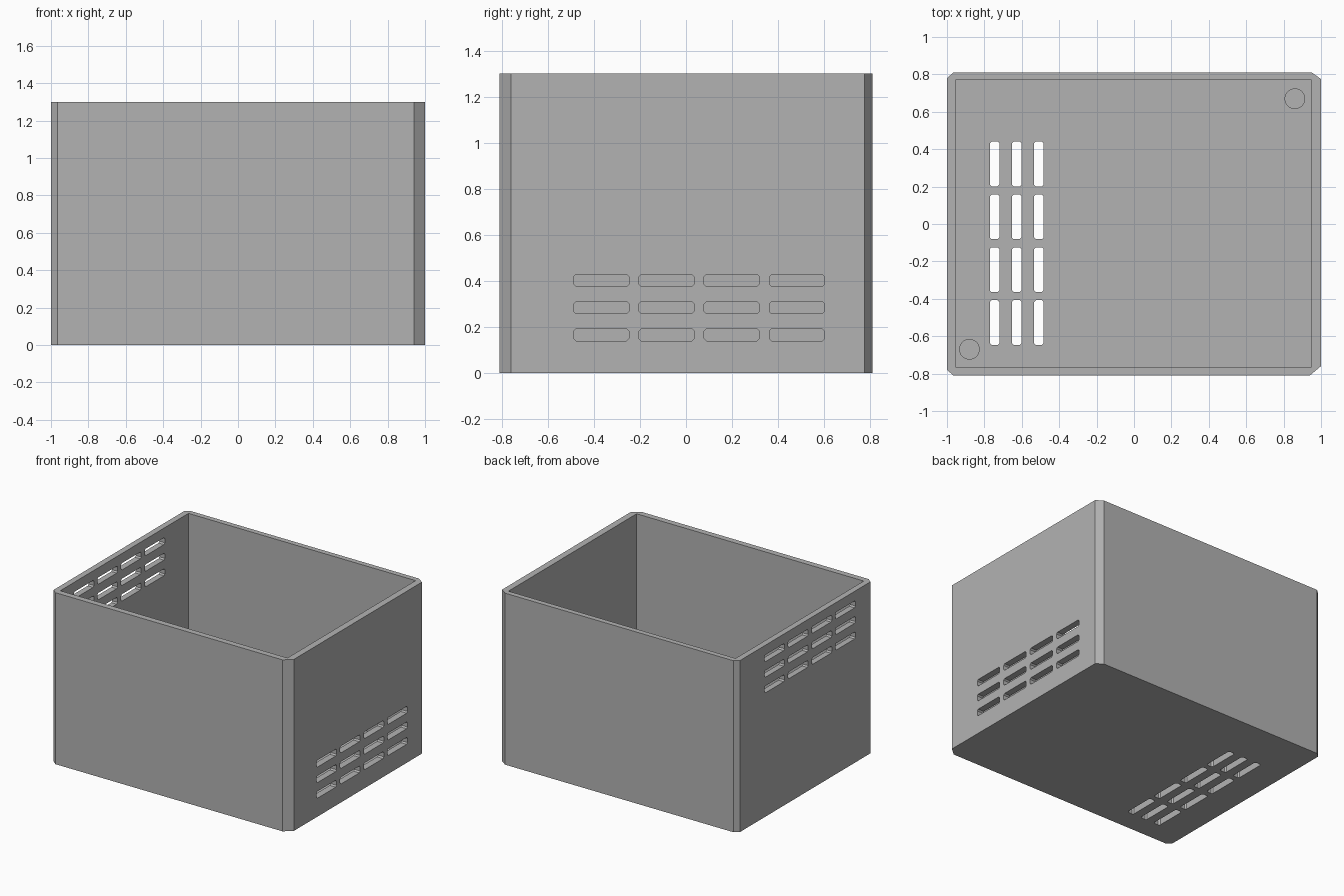
import bpy, bmesh
from mathutils import Matrix, Vector

cube = bpy.data.objects.get("Cube")
if cube:
    bpy.data.objects.remove(cube, do_unlink=True)

HEIGHT, FLOOR = 1.30, 0.05
SLOT_LENGTH, SLOT_WIDTH = 0.24, 0.052

grey = bpy.data.materials.new("plain grey")
grey.use_nodes = True
colour = (0.45, 0.45, 0.45, 1)
grey.diffuse_color = colour
grey.node_tree.nodes["Principled BSDF"].inputs["Base Color"].default_value = colour


def add_prism(bm, outline, depth, matrix=Matrix()):
    """Extrude a flat outline along local z and place it with a matrix."""
    face = bm.faces.new([bm.verts.new((x, y, 0)) for x, y in outline])
    new = bmesh.ops.extrude_face_region(bm, geom=[face])["geom"]
    top = [v for v in new if isinstance(v, bmesh.types.BMVert)]
    bmesh.ops.translate(bm, verts=top, vec=(0, 0, depth))
    bmesh.ops.transform(bm, matrix=matrix, verts=list(face.verts) + top)


def make_object(name, bm):
    bmesh.ops.recalc_face_normals(bm, faces=bm.faces)
    mesh = bpy.data.meshes.new(name)
    bm.to_mesh(mesh)
    bm.free()
    mesh.materials.append(grey)
    obj = bpy.data.objects.new(name, mesh)
    bpy.context.collection.objects.link(obj)
    return obj


def clipped_rectangle(x0, x1, y0, y1, cuts):
    """Rectangle with its corners cut, counter-clockwise from lower left."""
    (ax, ay), (bx, by), (cx, cy), (dx, dy) = cuts
    return [(x0, y0 + ay), (x0 + ax, y0), (x1 - bx, y0), (x1, y0 + by),
            (x1, y1 - cy), (x1 - cx, y1), (x0 + dx, y1), (x0, y1 - dy)]


# Open box with unequal corner chamfers
bm = bmesh.new()
add_prism(bm, clipped_rectangle(-1, 1, -0.81, 0.81,
          [(0.035, 0.03), (0.06, 0.05), (0.05, 0.035), (0.035, 0.03)]), HEIGHT)
box = make_object("box", bm)

# Cutters: inner cavity and three groups of vent slots
bm = bmesh.new()
cavity = [(-0.955, -0.765), (0.95, -0.765), (0.95, 0.77), (-0.955, 0.77)]
add_prism(bm, cavity, HEIGHT, Matrix.Translation((0, 0, FLOOR)))
cavity_cutter = make_object("cavity_cutter", bm)

bm = bmesh.new()
half_l, half_w = SLOT_LENGTH / 2, SLOT_WIDTH / 2
slot = clipped_rectangle(-half_l, half_l, -half_w, half_w, [(0.01, 0.01)] * 4)


def add_vents(origin, along, across):
    """Four slots by three rows, centred on the origin."""
    along, across = Vector(along), Vector(across)
    normal = along.cross(across)
    turn = Matrix((along, across, normal)).transposed().to_4x4()
    for i in range(4):
        for j in range(3):
            place = (Vector(origin) + along * 0.283 * (i - 1.5)
                     + across * 0.118 * (j - 1) - normal * 0.1)
            add_prism(bm, slot, 0.2, Matrix.Translation(place) @ turn)


add_vents((0.975, 0.057, 0.284), (0, 1, 0), (0, 0, 1))
add_vents((-0.975, -0.057, 1.083), (0, -1, 0), (0, 0, 1))
add_vents((-0.627, -0.103, 0.025), (0, 1, 0), (1, 0, 0))
vent_cutter = make_object("vent_cutter", bm)

bpy.context.view_layer.objects.active = box
for cutter in (cavity_cutter, vent_cutter):
    mod = box.modifiers.new(cutter.name, "BOOLEAN")
    mod.operation, mod.solver, mod.object = "DIFFERENCE", "EXACT", cutter
    cutter.hide_render = True
    bpy.ops.object.modifier_apply(modifier=mod.name)
    bpy.data.objects.remove(cutter, do_unlink=True)

# Low round pegs in opposite corners of the floor
for name, x, y in (("front_peg", -0.88, -0.67), ("back_peg", 0.86, 0.67)):
    bpy.ops.mesh.primitive_cylinder_add(vertices=32, radius=0.055, depth=0.1,
                                        location=(x, y, FLOOR + 0.04))
    peg = bpy.context.object
    peg.name = name
    peg.data.materials.append(grey)
    bpy.ops.object.shade_smooth_by_angle()
